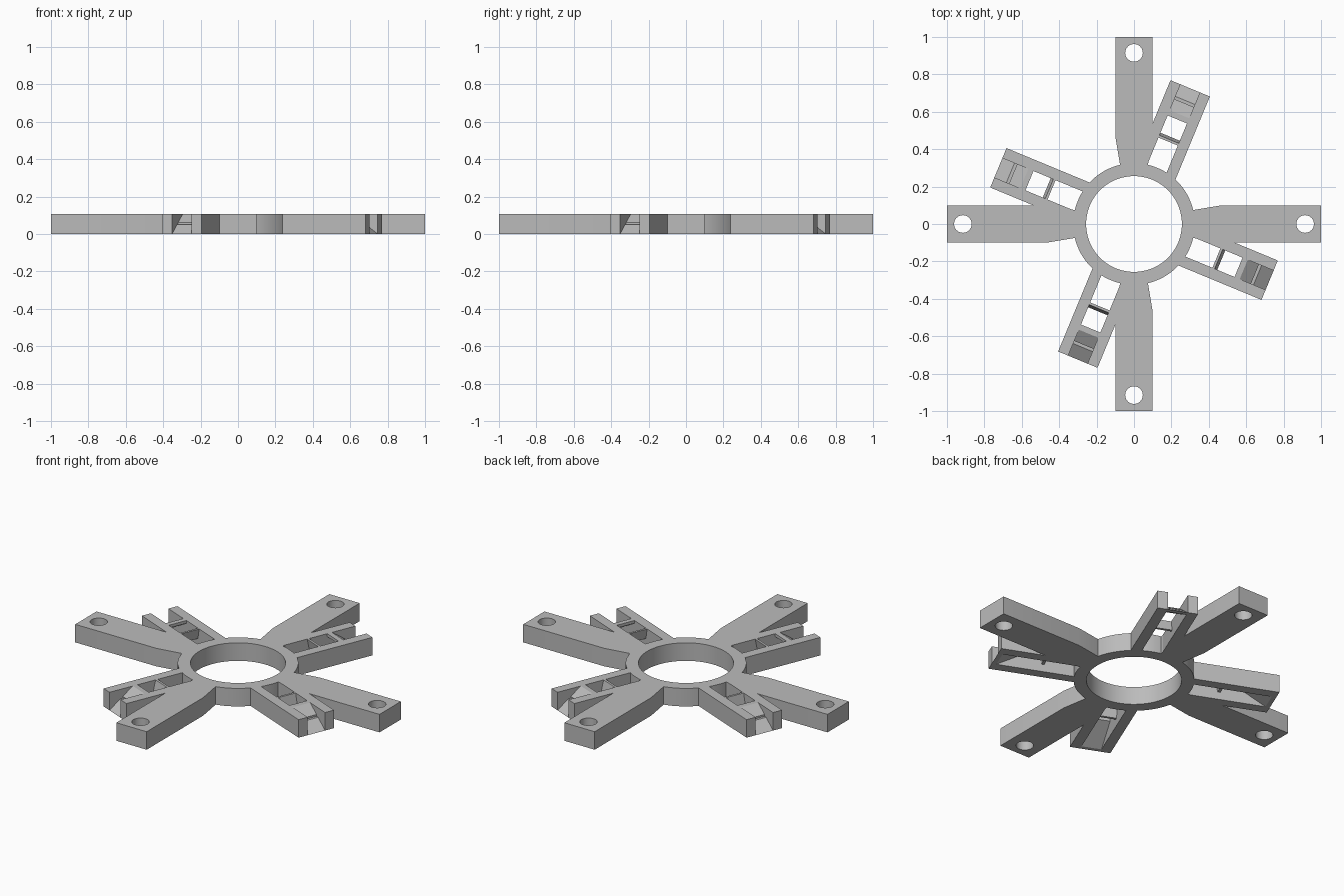
import bpy
import bmesh
from math import cos, sin, pi, radians
from mathutils import Matrix

cube = bpy.data.objects.get("Cube")
if cube:
    bpy.data.objects.remove(cube, do_unlink=True)

HEIGHT = 0.107
RING_IN, RING_OUT = 0.256, 0.325
SLOT, RAIL = 0.056, 0.114       # half widths of the bracket slot and bracket

grey = bpy.data.materials.new("plain grey")
grey.use_nodes = True
grey.diffuse_color = (0.5, 0.5, 0.5, 1)
grey.node_tree.nodes["Principled BSDF"].inputs["Base Color"].default_value = (0.5, 0.5, 0.5, 1)


def circle(radius, n, cx=0.0):
    return [(cx + radius * cos(2 * pi * i / n), radius * sin(2 * pi * i / n)) for i in range(n)]


def finish(obj, angle):
    """Turn the part about the centre and smooth its round walls."""
    obj.rotation_euler.z = angle
    bpy.ops.object.select_all(action='DESELECT')
    obj.select_set(True)
    bpy.context.view_layer.objects.active = obj
    if obj.type == 'CURVE':
        bpy.ops.object.convert(target='MESH')
    bpy.ops.object.shade_smooth_by_angle(angle=radians(30))


def plate(name, outlines, angle=0.0):
    """Upright slab from closed outlines; inner outlines become holes."""
    curve = bpy.data.curves.new(name, 'CURVE')
    curve.dimensions = '2D'
    curve.fill_mode = 'BOTH'
    curve.extrude = HEIGHT / 2
    for points in outlines:
        spline = curve.splines.new('POLY')
        spline.points.add(len(points) - 1)
        for p, (x, y) in zip(spline.points, points):
            p.co = (x, y, 0, 1)
        spline.use_cyclic_u = True
    curve.materials.append(grey)
    obj = bpy.data.objects.new(name, curve)
    bpy.context.collection.objects.link(obj)
    obj.location.z = HEIGHT / 2
    finish(obj, angle)


def cross_piece(name, profile, angle):
    """Side profile (distance, height) stretched across the bracket slot."""
    bm = bmesh.new()
    face = bm.faces.new([bm.verts.new((u, -SLOT, z)) for u, z in profile])
    new = bmesh.ops.extrude_face_region(bm, geom=[face])["geom"]
    bmesh.ops.translate(bm, vec=(0, 2 * SLOT, 0),
                        verts=[v for v in new if isinstance(v, bmesh.types.BMVert)])
    bmesh.ops.recalc_face_normals(bm, faces=bm.faces)
    mesh = bpy.data.meshes.new(name)
    bm.to_mesh(mesh)
    bm.free()
    mesh.materials.append(grey)
    obj = bpy.data.objects.new(name, mesh)
    bpy.context.collection.objects.link(obj)
    finish(obj, angle)


# Central ring
plate("centre_ring", [circle(RING_OUT, 96), circle(RING_IN, 96)])

# Half outline of an arm: narrow root, short flare, straight to the tip
arm_side = [(0.3, 0.072), (0.47, 0.1), (1.0, 0.1)]
arm = [(x, -y) for x, y in arm_side] + arm_side[::-1]

# Stepped ramp falling to the bracket tip, hollow underneath
ramp = [(0.605, HEIGHT), (0.635, HEIGHT), (0.70, 0.062), (0.70, 0.051), (0.715, 0.051),
        (0.785, 0.0), (0.76, 0.0), (0.605, 0.09)]
# Slanted bar dividing the slot
bar = [(0.477, HEIGHT), (0.49, HEIGHT), (0.505, 0.045), (0.49, 0.045)]

for i in range(4):
    turn = i * pi / 2
    plate(f"arm_{i + 1}", [arm, circle(0.047, 40, 0.915)], turn)
    turn += radians(67.5)
    for side, s in (("left", 1), ("right", -1)):
        rail = [(0.29, s * SLOT), (0.785, s * SLOT), (0.785, s * RAIL), (0.29, s * RAIL)]
        plate(f"bracket_rail_{side}_{i + 1}", [rail], turn)
    cross_piece(f"bracket_ramp_{i + 1}", ramp, turn)
    cross_piece(f"bracket_bar_{i + 1}", bar, turn)
